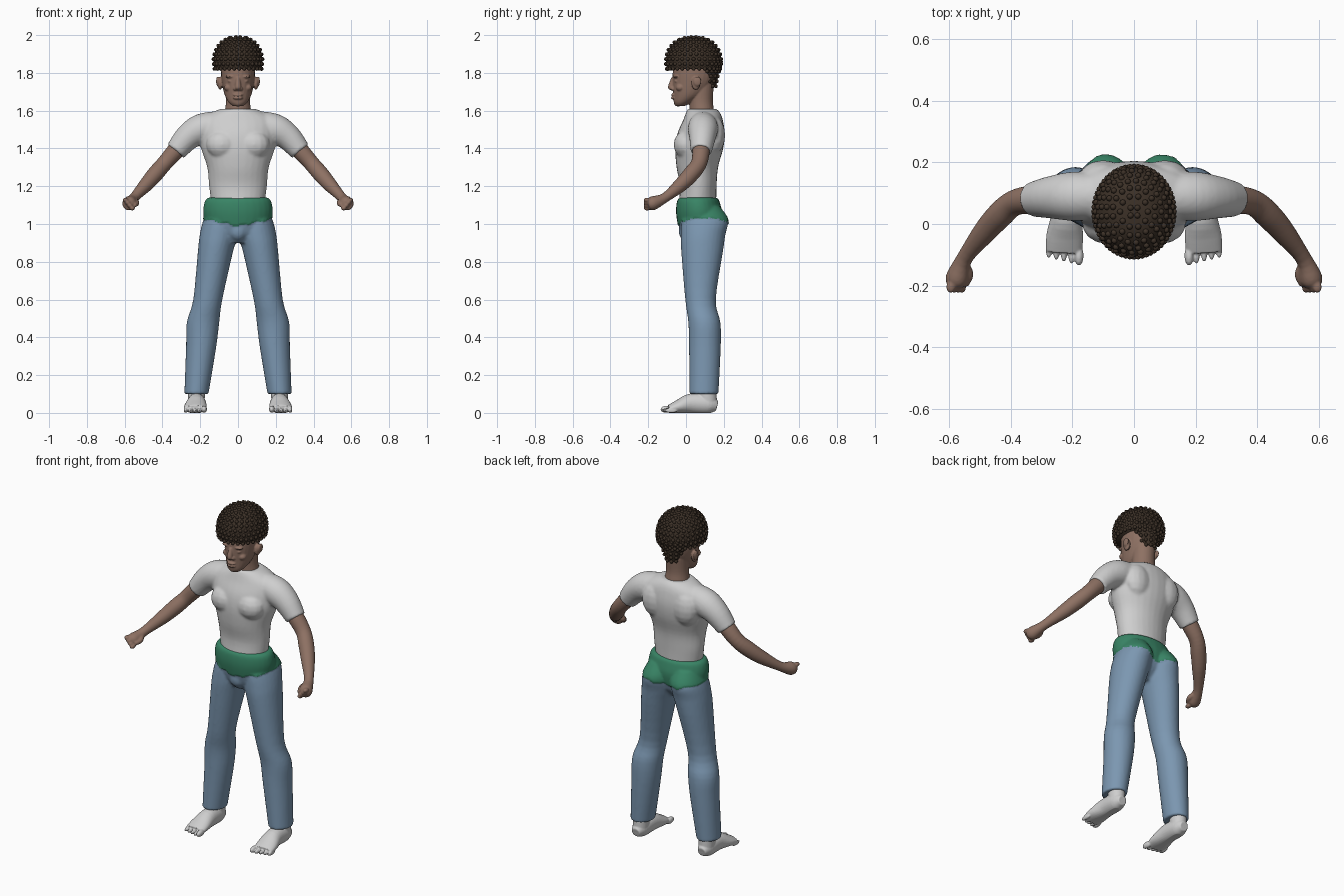
import bpy, bmesh, math
from mathutils import Vector, Matrix

if "Cube" in bpy.data.objects:
    bpy.data.objects.remove(bpy.data.objects["Cube"])


def material(name, red, green, blue):
    mat = bpy.data.materials.new(name)
    mat.use_nodes = True
    mat.diffuse_color = (red, green, blue, 1)
    mat.node_tree.nodes["Principled BSDF"].inputs["Base Color"].default_value = mat.diffuse_color
    return mat


SKIN = material("skin", .27, .165, .125)
GREY = material("light_grey", .62, .62, .62)
DENIM = material("blue_denim", .2, .31, .44)
GREEN = material("green_cloth", .04, .23, .13)
HAIR = material("dark_brown_hair", .045, .03, .02)
SIDES = {"left": 1, "right": -1}


def spline(points, steps=4):
    """Smooth curve through all points."""
    padded = [points[0], *points, points[-1]]
    result = []
    for i in range(len(points) - 1):
        for k in range(steps):
            t = k / steps
            result.append([b + t * (c - a) / 2
                           + t * t * (2 * a - 5 * b + 4 * c - d) / 2
                           + t ** 3 * (3 * b - a - 3 * c + d) / 2
                           for a, b, c, d in zip(*padded[i:i + 4])])
    return result + [list(points[-1])]


def loft(bm, sections, side=1, level=False, count=28):
    """Skin ellipses (x, y, z, radius, second radius); level ones stay horizontal."""
    sections = spline([(s[0] * side, *s[1:4], s[-1]) for s in sections])
    centres = [Vector(s[:3]) for s in sections]
    rings = []
    for i, centre in enumerate(centres):
        across, up = Vector((1, 0, 0)), Vector((0, 1, 0))
        if not level:
            along = centres[min(i + 1, len(centres) - 1)] - centres[max(i - 1, 0)]
            across = along.cross(Vector((0, 0, 1))).normalized()
            up = across.cross(along).normalized()
        across, up = across * sections[i][3], up * sections[i][4]
        angles = [math.tau * k / count for k in range(count)]
        rings.append([bm.verts.new(centre + across * math.cos(a) + up * math.sin(a))
                      for a in angles])
    for ring, following in zip(rings, rings[1:]):
        for k in range(count):
            bm.faces.new((ring[k - 1], ring[k], following[k], following[k - 1]))
    bm.faces.new(rings[0][::-1])
    bm.faces.new(rings[-1])


def column(bm, sections):
    """Level loft on the centre line from (y, z, half width, half depth)."""
    loft(bm, [(0, *s) for s in sections], level=True)


def ball(bm, place, size, side=1, detail=14):
    matrix = (Matrix.Translation((place[0] * side, *place[1:]))
              @ Matrix.Diagonal((*size, 1)))
    bmesh.ops.create_uvsphere(bm, u_segments=detail, v_segments=detail // 2 + 1,
                              radius=1, matrix=matrix)


def finish(name, bm, materials, voxel=None, softness=3):
    """Make the object; a voxel size fuses its lumps into one soft skin."""
    bmesh.ops.recalc_face_normals(bm, faces=bm.faces)
    mesh = bpy.data.meshes.new(name)
    bm.to_mesh(mesh)
    bm.free()
    obj = bpy.data.objects.new(name, mesh)
    bpy.context.collection.objects.link(obj)
    if voxel:
        fuse = obj.modifiers.new("fuse", "REMESH")
        fuse.mode, fuse.voxel_size = "VOXEL", voxel
        obj.modifiers.new("soften", "SMOOTH").iterations = softness
        depsgraph = bpy.context.evaluated_depsgraph_get()
        mesh = bpy.data.meshes.new_from_object(obj.evaluated_get(depsgraph))
        obj.modifiers.clear()
        obj.data = mesh
    mesh.materials.clear()
    for mat in materials:
        mesh.materials.append(mat)
    mesh.shade_smooth()
    return mesh


# T-shirt: torso, sleeves, chest and shoulder blades
bm = bmesh.new()
column(bm, [(.06, 1.1, .14, .1), (.065, 1.2, .153, .097), (.06, 1.3, .163, .11),
            (.07, 1.4, .195, .127), (.08, 1.48, .205, .125), (.09, 1.55, .2, .105),
            (.09, 1.59, .14, .09), (.085, 1.61, .09, .075)])
for side in SIDES.values():
    loft(bm, [(.08, .09, 1.53, .07), (.19, .09, 1.505, .08), (.265, .087, 1.46, .07),
              (.33, .08, 1.385, .056)], side)
    ball(bm, (.085, 0, 1.42), (.085, .066, .075), side)
    ball(bm, (.1, .15, 1.47), (.08, .058, .1), side)
finish("t_shirt", bm, [GREY], .008, 5)

# Trousers with the underwear band showing above them
bm = bmesh.new()
column(bm, [(.065, 1.135, .16, .1), (.065, 1.11, .174, .11), (.07, 1.05, .178, .117),
            (.07, .96, .15, .1), (.06, .9, .07, .06)])
ball(bm, (0, 0, .965), (.05, .04, .055))
for side in SIDES.values():
    loft(bm, [(.085, .09, 1.09, .065, .085), (.092, .1, 1.02, .092, .122),
              (.103, .09, .94, .1, .118), (.12, .085, .85, .093, .11),
              (.16, .077, .6, .077, .081), (.185, .097, .48, .086, .085),
              (.195, .1, .35, .08, .084), (.22, .095, .1, .064, .077)], side, level=True)
mesh = finish("trousers_and_underwear", bm, [DENIM, GREEN], .008, 4)


def is_underwear(point):
    return point.z > .99 + abs(point.x) / 5 + math.sin(point.x * 80) / 200


for face in mesh.polygons:
    face.material_index = int(is_underwear(face.center))
raised = [(vert, vert.normal.copy()) for vert in mesh.vertices if is_underwear(vert.co)]
for vert, normal in raised:
    vert.co += normal * .005

# Arms with closed fists
for label, side in SIDES.items():
    bm = bmesh.new()
    loft(bm, [(.26, .085, 1.465, .044), (.33, .08, 1.388, .046), (.39, .068, 1.32, .042),
              (.435, .03, 1.268, .043), (.485, -.025, 1.21, .038), (.55, -.11, 1.14, .026),
              (.575, -.175, 1.11, .037), (.58, -.2, 1.1, .027)], side)
    for finger in range(4):
        ball(bm, (.596 - .012 * finger, -.205, 1.128 - .015 * finger),
             (.015, .02, .012), side)
    loft(bm, [(.55, -.13, 1.13, .014), (.537, -.165, 1.11, .015), (.55, -.2, 1.1, .011)], side)
    finish(label + "_arm", bm, [SKIN], .005)

# Bare feet with toes and flat soles
for label, side in SIDES.items():
    bm = bmesh.new()
    loft(bm, [(.22, .11, .16, .046, .05), (.22, .115, .03, .043, .05)], side, level=True)
    loft(bm, [(.22, .165, .035, .026), (.22, .12, .045, .045, .05), (.22, .03, .05, .05, .053),
              (.225, -.04, .033, .06, .036), (.228, -.09, .02, .058, .022)], side)
    for toe in range(5):
        radius = .013 if toe else .019
        ball(bm, (.179 + .0245 * toe, -.102 + .006 * toe, radius),
             (radius * .8, .034, radius), side)
    mesh = finish(label + "_foot", bm, [GREY], .004, 2)
    for vert in mesh.vertices:
        vert.co.z = max(vert.co.z, 0)

# Head and neck
bm = bmesh.new()
column(bm, [(.088, 1.55, .08, .07), (.083, 1.61, .068, .064), (.08, 1.66, .063, .062),
            (.08, 1.74, .065, .068)])
column(bm, [(-.03, 1.625, .028, .024), (-.015, 1.645, .05, .05), (.015, 1.685, .071, .082),
            (.037, 1.745, .084, .108), (.045, 1.81, .09, .115), (.045, 1.89, .085, .108),
            (.045, 1.94, .05, .06)])
# Nose, lips and chin
column(bm, [(-.066, 1.775, .01, .012), (-.077, 1.725, .017, .019), (-.068, 1.708, .014, .014)])
for height in (1.683, 1.667):
    ball(bm, (0, -.065, height), (.027, .015, .008))
ball(bm, (0, -.042, 1.64), (.026, .022, .018))
# Nostrils, brows, eyes, cheeks and ears
for side in SIDES.values():
    ball(bm, (.016, -.07, 1.716), (.01, .012, .01), side)
    ball(bm, (.037, -.052, 1.78), (.03, .017, .008), side)
    ball(bm, (.037, -.048, 1.756), (.017, .014, .009), side)
    ball(bm, (.05, -.03, 1.722), (.024, .024, .02), side)
    ball(bm, (.095, .052, 1.745), (.013, .024, .035), side)
    ball(bm, (.108, .06, 1.755), (.008, .022, .026), side)
finish("head", bm, [SKIN], .0042, 2)

# Hair: domed crown, tapered nape and rows of small curls over both
bm = bmesh.new()
crown, nape = [], []
for row in range(10):
    angle = .2 * row - .3
    width = math.cos(angle) ** .8
    crown.append((0, .04, 1.86 + .13 * math.sin(angle), .13 * width, .147 * width))
for row in range(6):
    t = row / 5
    nape.append((0, .1 + .03 * t, 1.86 - .13 * t, .105 - .07 * t, .085 - .055 * t))


def curl_row(section, sweep, shift):
    x, y, z, wide, deep = section
    total = max(3, round(sweep * (wide + deep) / .058))
    for k in range(total):
        angle = sweep * (k + shift) / total
        ball(bm, (x + wide * math.cos(angle), y + deep * math.sin(angle), z),
             [.0105] * 3, detail=8)


for sections, sweep in ((crown, math.tau), (nape, math.pi)):
    loft(bm, sections, level=True)
    for row, section in enumerate(sections):
        curl_row(section, sweep, row % 2 / 2)
finish("curly_hair", bm, [HAIR])
